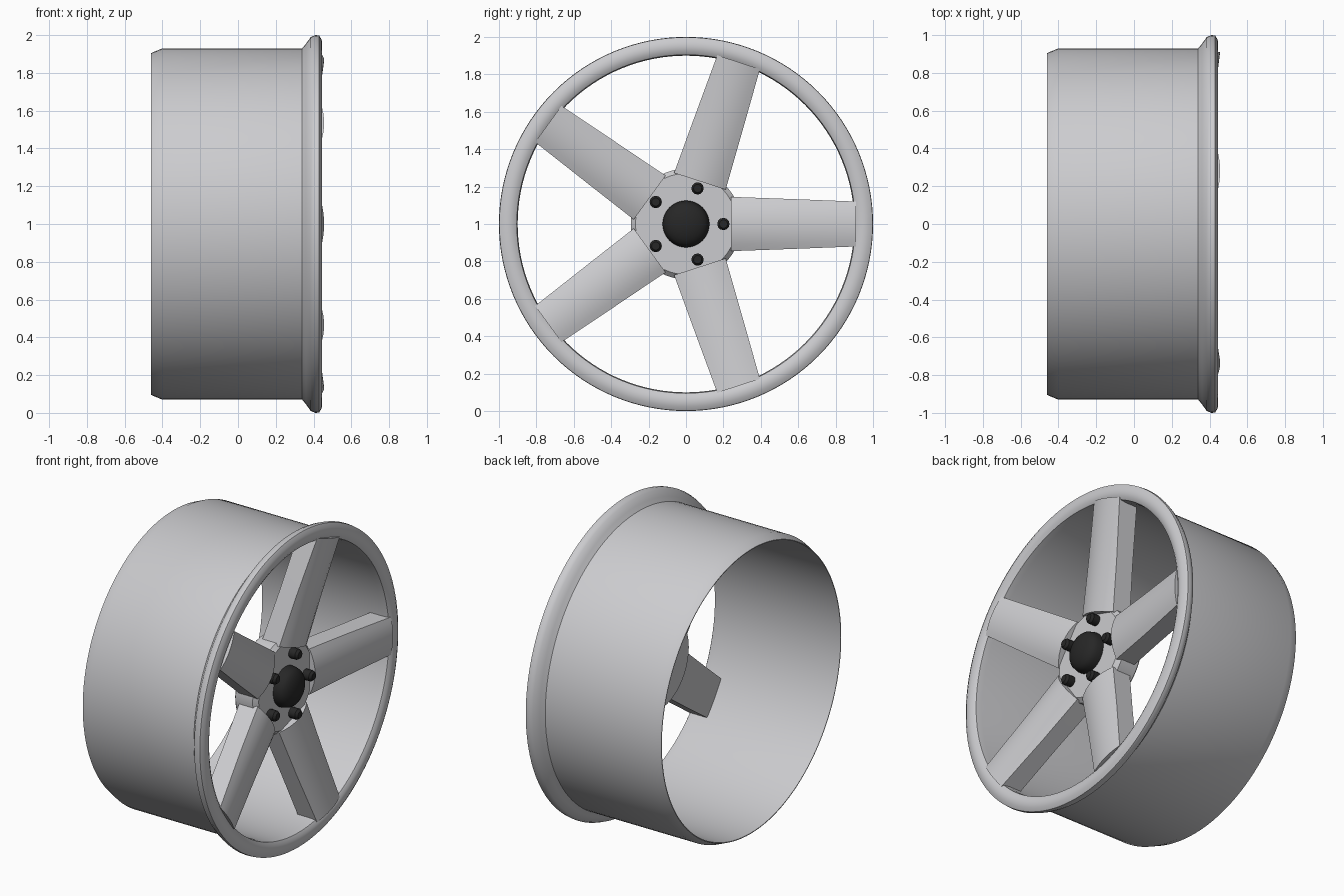
import bpy, bmesh, math
from mathutils import Matrix, Vector

cube = bpy.data.objects.get("Cube")
if cube:
    bpy.data.objects.remove(cube, do_unlink=True)


def material(name, rgb, rough):
    m = bpy.data.materials.new(name)
    m.use_nodes = True
    m.diffuse_color = (*rgb, 1)
    bsdf = m.node_tree.nodes["Principled BSDF"]
    bsdf.inputs["Base Color"].default_value = (*rgb, 1)
    bsdf.inputs["Roughness"].default_value = rough
    return m


silver = material("silver metal", (0.6, 0.6, 0.62), 0.4)
black = material("black plastic", (0.02, 0.02, 0.02), 0.5)
CENTRE = Vector((0, 0, 1))


def finish(bm, name, mat, angle=35):
    bmesh.ops.recalc_face_normals(bm, faces=bm.faces)
    mesh = bpy.data.meshes.new(name)
    bm.to_mesh(mesh)
    bm.free()
    ob = bpy.data.objects.new(name, mesh)
    bpy.context.collection.objects.link(ob)
    mesh.materials.append(mat)
    bpy.ops.object.select_all(action="DESELECT")
    ob.select_set(True)
    bpy.context.view_layer.objects.active = ob
    bpy.ops.object.shade_smooth_by_angle(angle=math.radians(angle))
    return ob


def lathe(name, profile, mat, steps=96, closed=False, offset=(0, 0, 0), angle=35):
    """Spin (x, radius) points about the axle direction."""
    bm = bmesh.new()
    verts = [bm.verts.new((x, 0, r)) for x, r in profile]
    pairs = list(zip(verts, verts[1:]))
    if closed:
        pairs.append((verts[-1], verts[0]))
    edges = [bm.edges.new(p) for p in pairs]
    bmesh.ops.spin(bm, geom=verts + edges, axis=(1, 0, 0), cent=(0, 0, 0),
                   angle=math.tau, steps=steps)
    bmesh.ops.remove_doubles(bm, verts=bm.verts, dist=1e-4)
    bmesh.ops.translate(bm, verts=bm.verts, vec=CENTRE + Vector(offset))
    return finish(bm, name, mat, angle)


# Open barrel with a flared, rounded outer lip
lathe("rim_barrel", [
    (-0.46, 0.90), (-0.46, 0.905), (-0.40, 0.93), (0.34, 0.93),
    (0.36, 0.955), (0.385, 0.99), (0.41, 1.0), (0.43, 0.998),
    (0.443, 0.975), (0.446, 0.95), (0.443, 0.925), (0.43, 0.905),
    (0.39, 0.90)], silver, steps=128, closed=True)

# Recessed hub
lathe("hub", [(0.18, 0), (0.18, 0.285), (0.19, 0.295), (0.31, 0.295),
              (0.335, 0.27), (0.335, 0)], silver)

# Domed centre cap
dome = [(0.37 + 0.06 * math.sin(t * math.pi / 12), 0.12 * math.cos(t * math.pi / 12))
        for t in range(7)]
lathe("centre_cap", [(0.32, 0), (0.32, 0.125), (0.35, 0.125)] + dome, black, steps=48)


def spoke(name, turn):
    """Tapered spoke: crowned front, flat sides and back, dropping to the hub."""
    # radius, half width, crown x, corner x, back x
    stations = [(0.24, 0.145, 0.375, 0.335, 0.21),
                (0.55, 0.134, 0.41, 0.38, 0.26),
                (0.91, 0.12, 0.456, 0.44, 0.31)]
    bm = bmesh.new()
    rings = []
    for r, w, crown, corner, back in stations:
        ring = [bm.verts.new((back, r, w)), bm.verts.new((back, r, -w))]
        for i in range(9):
            s = i / 4 - 1
            ring.append(bm.verts.new((crown - (crown - corner) * s * s, r, s * w)))
        rings.append(ring)
    for a, b in zip(rings, rings[1:]):
        for i in range(len(a)):
            j = (i + 1) % len(a)
            bm.faces.new((a[i], a[j], b[j], b[i]))
    bm.faces.new(rings[0])
    bm.faces.new(rings[-1])
    bmesh.ops.transform(bm, verts=bm.verts,
                        matrix=Matrix.Translation(CENTRE) @ Matrix.Rotation(turn, 4, "X"))
    return finish(bm, name, silver)


# Five spokes, each with a lug nut at its root
for n in range(5):
    turn = n * math.tau / 5
    spoke(f"spoke_{n + 1}", turn)
    lathe(f"lug_nut_{n + 1}",
          [(0.32, 0), (0.32, 0.033), (0.38, 0.033), (0.395, 0.022), (0.395, 0)],
          black, steps=12, offset=(0, 0.2 * math.cos(turn), 0.2 * math.sin(turn)))
